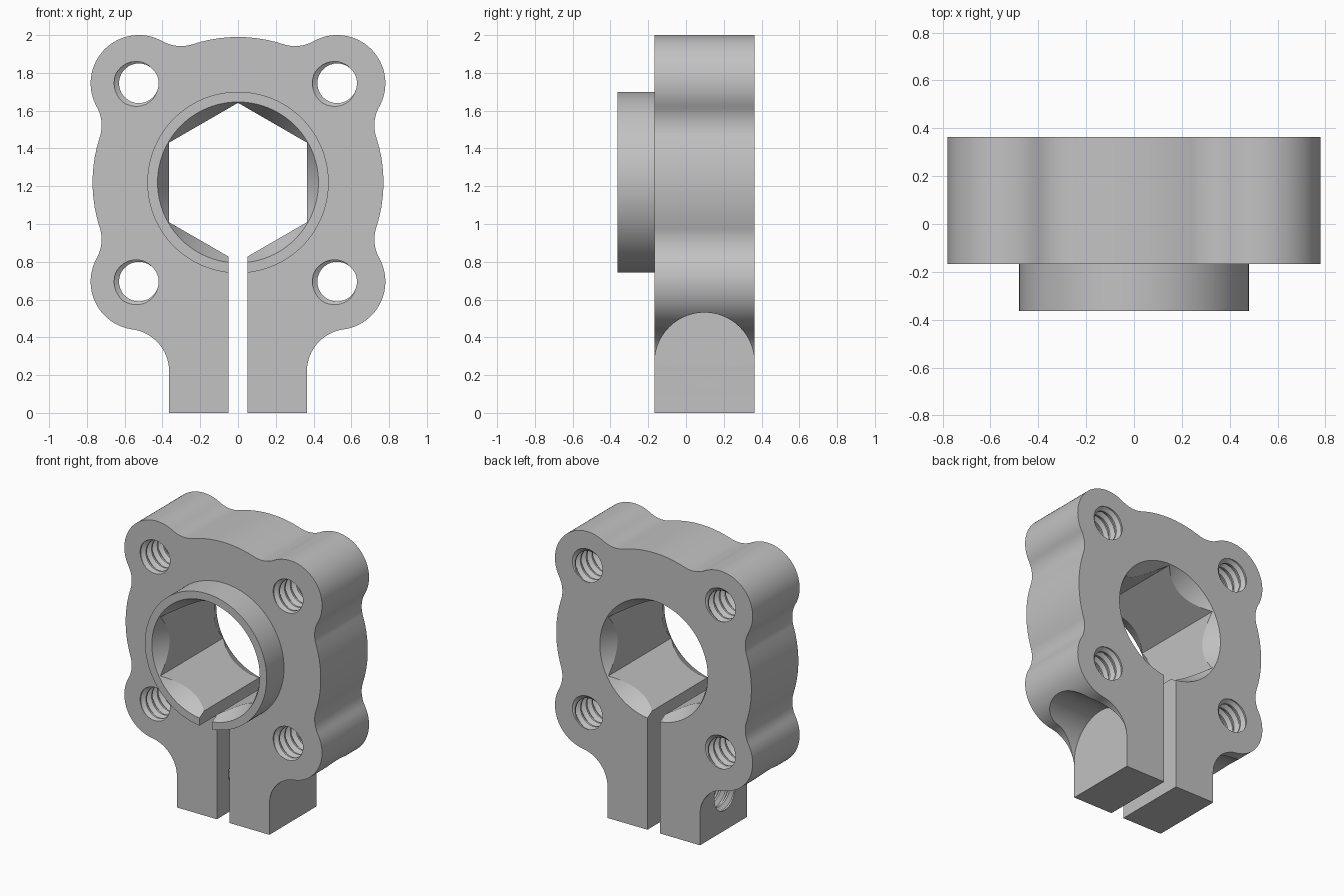
import bpy, bmesh, math
from mathutils import Vector, Matrix

cube = bpy.data.objects.get("Cube")
if cube:
    bpy.data.objects.remove(cube, do_unlink=True)

# Main dimensions
FRONT, BACK, BOSS_FRONT = -0.167, 0.363, -0.363
BORE_Z, LOBE, LEG = 1.22, 0.525, 0.365
EAR_Y, EAR_Z = (FRONT + BACK) / 2, 0.267
MINOR, MAJOR, PITCH = 0.105, 0.131, 0.064
ALONG_Y = Matrix.Rotation(math.pi / 2, 4, 'X')
ALONG_X = Matrix.Rotation(math.pi / 2, 4, 'Y')

grey = bpy.data.materials.new("plain_grey")
grey.use_nodes = True
grey.diffuse_color = (0.54, 0.54, 0.54, 1)
grey.node_tree.nodes["Principled BSDF"].inputs["Base Color"].default_value = (0.54, 0.54, 0.54, 1)


def make_object(name, bm, matrix=Matrix()):
    bm.transform(matrix)
    bmesh.ops.recalc_face_normals(bm, faces=bm.faces)
    mesh = bpy.data.meshes.new(name)
    bm.to_mesh(mesh)
    bm.free()
    mesh.materials.append(grey)
    obj = bpy.data.objects.new(name, mesh)
    bpy.context.collection.objects.link(obj)
    return obj


def round_bar(name, start, end, r_start, r_end, axis, sides=96):
    """Prism or cone between two points; radius r_start at the local bottom."""
    start, end = Vector(start), Vector(end)
    bm = bmesh.new()
    bmesh.ops.create_cone(bm, cap_ends=True, segments=sides, radius1=r_start,
                          radius2=r_end, depth=(end - start).length)
    return make_object(name, bm, Matrix.Translation((start + end) / 2) @ axis)


def box(name, low, high):
    low, high = Vector(low), Vector(high)
    bm = bmesh.new()
    bmesh.ops.create_cube(bm, size=1)
    return make_object(name, bm, Matrix.Translation((low + high) / 2) @ Matrix.Diagonal((high - low).to_4d()))


def thread(name, middle, length, axis, sides=36):
    """Solid screw whose thread rows follow a helix."""
    shape = [(0, MINOR), (0.2, MINOR), (0.5, MAJOR), (0.7, MAJOR)]
    per_turn = len(shape)
    turns = round(length / PITCH)
    last = turns * per_turn
    bm = bmesh.new()
    rows = []
    for i in range(last + per_turn + 1):
        offset, radius = shape[i % per_turn]
        row = []
        for j in range(sides if i <= last else 1):
            a = math.tau * j / sides
            z = (i // per_turn + offset + j / sides - (turns + 1) / 2) * PITCH
            row.append(bm.verts.new((radius * math.cos(a), radius * math.sin(a), z)))
        rows.append(row)

    def at(i, j):
        return rows[i][j] if j < sides else rows[i + per_turn][0]

    for i in range(last):
        for j in range(sides):
            bm.faces.new((at(i, j), at(i, j + 1), at(i + 1, j + 1), at(i + 1, j)))
    # Close both ends with fans
    for i, z in ((0, -turns / 2), (last, turns / 2)):
        centre = bm.verts.new((0, 0, z * PITCH))
        loop = [at(i, j) for j in range(sides)] + [rows[i + k][0] for k in range(per_turn, 0, -1)]
        for a, b in zip(loop, loop[1:] + loop[:1]):
            bm.faces.new((centre, a, b))
    return make_object(name, bm, Matrix.Translation(middle) @ axis)


def combine(target, tool, operation='DIFFERENCE'):
    tool.hide_render = True
    mod = target.modifiers.new(tool.name, 'BOOLEAN')
    mod.operation, mod.solver, mod.object = operation, 'MANIFOLD', tool
    bpy.context.view_layer.objects.active = target
    bpy.ops.object.modifier_apply(modifier=mod.name)
    bpy.data.objects.remove(tool, do_unlink=True)


def arc(centre, p, q, step=math.radians(4)):
    """Points on the shorter arc from p to q, without the last."""
    u, v = p - centre, q - centre
    a = math.atan2(u.y, u.x)
    sweep = (math.atan2(v.y, v.x) - a + math.pi) % math.tau - math.pi
    n = max(2, round(abs(sweep) / step))
    return [centre + u.length * Vector((math.cos(a + sweep * k / n), math.sin(a + sweep * k / n)))
            for k in range(n)]


# Half outline: a chain of circles, each tangent to the next
hub = Vector((0, BORE_Z))
R, r, f = 0.77, 0.255, 0.2
near, far = 0.302, 0.922
chain = [(hub, R), (hub + Vector((near, far)), f), (hub + Vector((LOBE, LOBE)), r),
         (hub + Vector((far, near)), f), (hub, R), (hub + Vector((far, -near)), f),
         (hub + Vector((LOBE, -LOBE)), r), (Vector((LEG + 0.224, 0.22)), 0.224)]
joints = [Vector((0, BORE_Z + R))]
for (c1, r1), (c2, r2) in zip(chain, chain[1:]):
    joints.append(c1.lerp(c2, r1 / (r1 + r2)))
joints.append(Vector((LEG, 0.22)))
half = []
for (centre, radius), p, q in zip(chain, joints, joints[1:]):
    half += arc(centre, p, q)
half += [joints[-1], Vector((LEG, 0))]
outline = half + [Vector((-p.x, p.y)) for p in reversed(half[1:])]

# Flange plate with clamp legs
bm = bmesh.new()
face = bm.faces.new([bm.verts.new((p.x, FRONT, p.y)) for p in outline])
extruded = bmesh.ops.extrude_face_region(bm, geom=[face])
moved = [v for v in extruded["geom"] if isinstance(v, bmesh.types.BMVert)]
bmesh.ops.translate(bm, verts=moved, vec=(0, BACK - FRONT, 0))
body = make_object("clamp_flange", bm)

# Round front boss
combine(body, round_bar("boss", (0, 0, BORE_Z), (0, BOSS_FRONT, BORE_Z), 0.48, 0.48, ALONG_Y, 128), 'UNION')

# Hexagonal bore, corner up, with conical lead-ins at both ends
corner = LEG / math.cos(math.pi / 6)
combine(body, round_bar("hex_bore", (0, 0.5, BORE_Z), (0, -0.5, BORE_Z), corner, corner, ALONG_Y, 6))
combine(body, round_bar("back_lead_in", (0, BACK + 0.02, BORE_Z), (0, BACK - 0.12, BORE_Z),
                        0.437, 0.36, ALONG_Y))
combine(body, round_bar("front_lead_in", (0, BOSS_FRONT + 0.12, BORE_Z), (0, BOSS_FRONT - 0.02, BORE_Z),
                        0.36, 0.437, ALONG_Y))

# Clamping slot
combine(body, box("slot", (-0.05, -0.5, -0.1), (0.05, 0.5, BORE_Z - 0.2)))

# Round seats beside the clamp legs
for side in (-1, 1):
    combine(body, round_bar("seat", (side * (LEG + 0.0005), EAR_Y, EAR_Z), (side, EAR_Y, EAR_Z),
                            0.264, 0.264, ALONG_X))

# Clamp screw: clearance hole on the left leg, thread in the right leg
combine(body, round_bar("clearance_hole", (0, EAR_Y, EAR_Z), (0.5, EAR_Y, EAR_Z),
                        0.137, 0.137, ALONG_X, 64))
combine(body, thread("clamp_thread", (-0.23, EAR_Y, EAR_Z), 0.4, ALONG_X))

# Four threaded mounting holes
for x in (-LOBE, LOBE):
    for z in (-LOBE, LOBE):
        combine(body, thread("mount_thread", (x, EAR_Y, BORE_Z + z), 0.7, ALONG_Y))

bpy.ops.object.select_all(action='DESELECT')
body.select_set(True)
bpy.context.view_layer.objects.active = body
bpy.ops.object.shade_smooth_by_angle(angle=math.radians(20))
